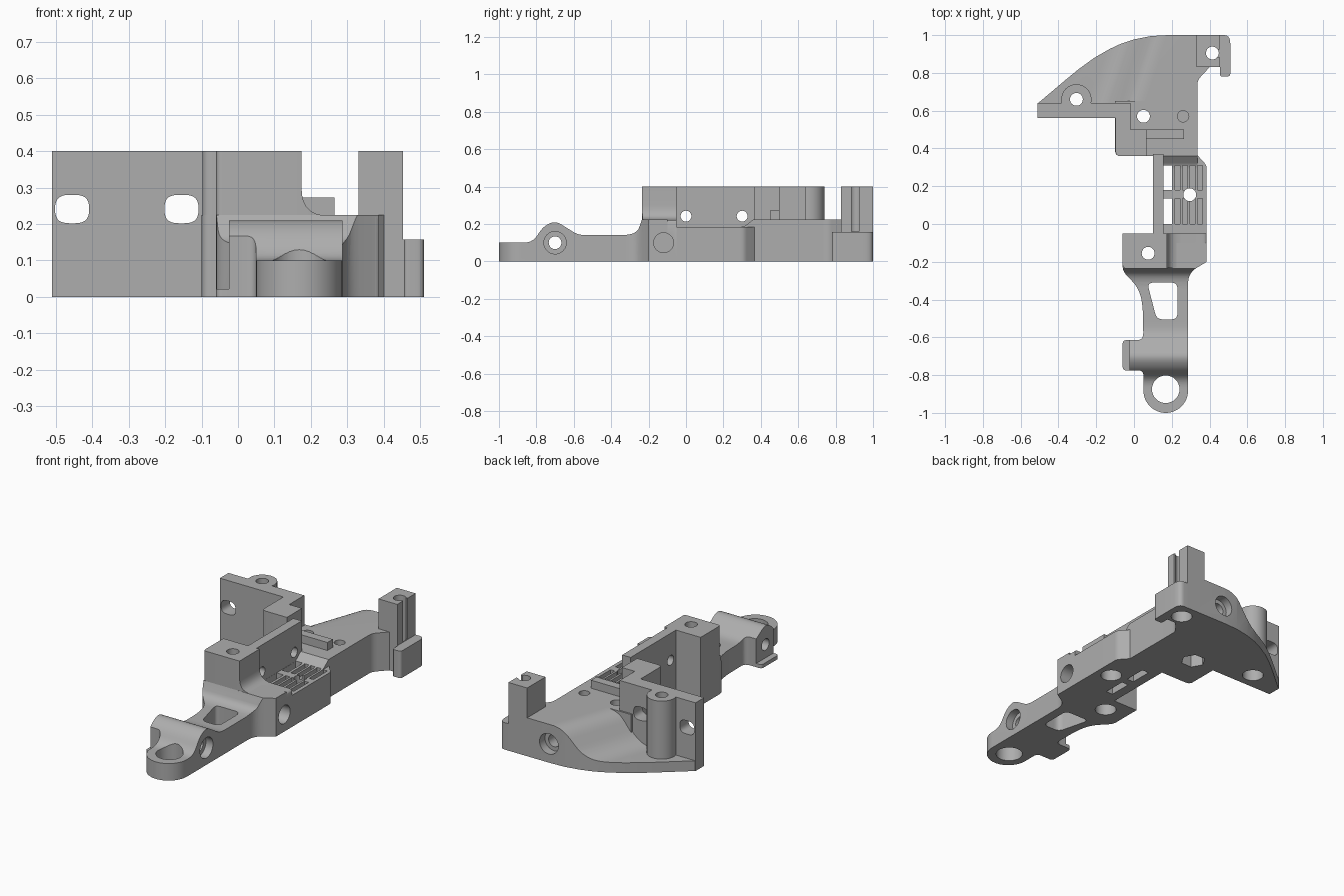
import bpy, bmesh, math
from mathutils import Vector

cube = bpy.data.objects.get("Cube")
if cube:
    bpy.data.objects.remove(cube, do_unlink=True)

grey = bpy.data.materials.new("plain grey")
grey.use_nodes = True
grey.diffuse_color = (0.42, 0.42, 0.42, 1)
grey.node_tree.nodes["Principled BSDF"].inputs["Base Color"].default_value = (0.42, 0.42, 0.42, 1)

parts, cutters = [], []


def rounded(points):
    """Corners are (u, v) or (u, v, radius)."""
    out, n = [], len(points)
    for i, p in enumerate(points):
        c = Vector(p[:2])
        if len(p) == 2:
            out.append(c)
            continue
        a = Vector(points[i - 1][:2]) - c
        b = Vector(points[(i + 1) % n][:2]) - c
        s = c + a.normalized() * min(p[2], a.length * 0.49)
        e = c + b.normalized() * min(p[2], b.length * 0.49)
        for k in range(8):
            t = k / 7
            m = 0.45 + 0.55 * abs(2 * t - 1)
            q = s * (1 - t) ** 2 + c * 2 * t * (1 - t) + e * t * t
            out.append(q + (c - q) * 0.12 * (1 - m))
    return out


def prism(name, points, lo, hi, axis="z", group=None):
    place = {"z": lambda u, v, w: (u, v, w),
             "x": lambda u, v, w: (w, u, v),
             "y": lambda u, v, w: (u, w, v)}[axis]
    bm = bmesh.new()
    outline = rounded(points)
    a = [bm.verts.new(place(p[0], p[1], lo)) for p in outline]
    b = [bm.verts.new(place(p[0], p[1], hi)) for p in outline]
    bm.faces.new(a)
    bm.faces.new(b)
    for i in range(len(a)):
        j = (i + 1) % len(a)
        bm.faces.new((a[i], a[j], b[j], b[i]))
    bmesh.ops.recalc_face_normals(bm, faces=bm.faces)
    mesh = bpy.data.meshes.new(name)
    bm.to_mesh(mesh)
    bm.free()
    mesh.materials.append(grey)
    ob = bpy.data.objects.new(name, mesh)
    bpy.context.collection.objects.link(ob)
    (parts if group is None else group).append(ob)
    return ob


def rect(u0, u1, v0, v1, r=0):
    pts = [(u0, v0), (u1, v0), (u1, v1), (u0, v1)]
    return [(u, v, r) for u, v in pts] if r else pts


def circle(u, v, r, n=32, start=0, sweep=math.tau):
    return [(u + r * math.cos(start + sweep * i / n), v + r * math.sin(start + sweep * i / n))
            for i in range(n)]


def cut(points, lo, hi, axis="z"):
    return prism("cutter", points, lo, hi, axis, cutters)


def boolean(ob, other, operation):
    m = ob.modifiers.new("bool", "BOOLEAN")
    m.object, m.operation, m.solver = other, operation, "EXACT"


def bounds(ob):
    return [(min(v.co[i] for v in ob.data.vertices), max(v.co[i] for v in ob.data.vertices))
            for i in range(3)]


helpers = []

# Tail arm: plan outline limited by its side profile
end = circle(0.168, -0.882, 0.118, 24, math.pi, math.pi) + [(0.286, -0.882)]
tail = prism("tail_arm", end + [
    (0.286, -0.26, 0.06), (0.385, -0.2), (0.385, -0.1), (-0.06, -0.1), (-0.06, -0.25, 0.03),
    (0.045, -0.36, 0.12), (0.05, -0.615, 0.04), (-0.025, -0.615), (-0.025, -0.775), (0.05, -0.775, 0.03)],
    0, 0.4)
side = prism("tail_profile", [
    (-1.1, -0.1), (-1.1, 0.1), (-0.82, 0.1, 0.05), (-0.765, 0.185, 0.04), (-0.7, 0.218, 0.05),
    (-0.63, 0.175, 0.05), (-0.575, 0.14, 0.05), (-0.265, 0.14, 0.09), (-0.235, 0.225),
    (0, 0.225), (0, -0.1)], -0.5, 0.8, "x", helpers)
boolean(tail, side, "INTERSECT")
prism("tail_foot", rect(-0.06, 0.06, -0.775, -0.615, 0.02), 0, 0.022)

# Front column flowing down into the shoulder
shoulder = prism("front_column", [
    (-0.06, -0.05), (-0.06, -0.235, 0.02), (0.172, -0.235, 0.03), (0.3, -0.225),
    (0.385, -0.203, 0.01), (0.385, -0.05)], 0, 0.4)
flow = prism("shoulder_profile", [
    (-0.2, -0.1), (-0.2, 0.5), (0.174, 0.5), (0.174, 0.222, 0.08), (0.38, 0.222, 0.02),
    (0.39, 0.2), (0.39, -0.1)], -0.4, 0.1, "y", helpers)
boolean(shoulder, flow, "INTERSECT")

# Middle section with its upright wall
prism("middle_wall", rect(0.1, 0.155, -0.06, 0.37), 0, 0.4)
prism("grille_block", [(-0.06, 0), (-0.06, 0.185), (0.31, 0.185, 0.02), (0.36, 0.225), (0.37, 0)],
      0.15, 0.335, "x")
prism("grille_side", [(0.33, -0.06), (0.385, -0.06), (0.385, 0.31, 0.02), (0.335, 0.365)], 0, 0.185)

# Rear deck, towers and locating rib
prism("rear_deck", [(-0.1, 0.36, 0.03), (0.335, 0.36), (0.335, 0.65), (-0.1, 0.65)], 0, 0.225)
prism("rear_tower", [(-0.098, 0.36, 0.03), (0.065, 0.36), (0.065, 0.5), (-0.018, 0.5),
                     (-0.018, 0.62), (-0.098, 0.62)], 0, 0.4)
prism("locating_rib", rect(0.06, 0.265, 0.45, 0.5), 0.2, 0.272)

# Wing: curved plan outline under a sloped floor
wing = prism("wing", [
    (-0.51, 0.56), (0.335, 0.56), (0.335, 0.76, 0.03), (0.4, 0.83), (0.4, 1.0), (0.18, 1.0),
    (0.09, 0.995), (0, 0.977), (-0.07, 0.954), (-0.13, 0.926), (-0.21, 0.88), (-0.29, 0.822),
    (-0.36, 0.765), (-0.42, 0.714), (-0.51, 0.638)], 0, 0.4)
floor = prism("wing_floor", [
    (-0.9, -0.1), (-0.9, 0.06), (-0.1, 0.06, 0.09), (0.03, 0.225, 0.07), (0.9, 0.225), (0.9, -0.1)],
    0.5, 1.1, "y", helpers)
for v in floor.data.vertices:
    v.co.x += 0.35 * (v.co.y - 0.78)
boolean(wing, floor, "INTERSECT")
prism("wing_wall", rect(-0.51, -0.018, 0.56, 0.64), 0, 0.4)
prism("wing_boss", circle(-0.305, 0.66, 0.08), 0, 0.4)

# Corner post and hook
prism("corner_post", rect(0.33, 0.452, 0.83, 1.0), 0, 0.4)
prism("corner_hook", [(0.44, 0.83), (0.455, 0.83), (0.455, 0.78, 0.015), (0.51, 0.78, 0.02),
                      (0.51, 1.0, 0.05), (0.44, 1.0)], 0, 0.158)
cut(circle(0.415, 0.905, 0.034), -0.1, 0.5)
cut(rect(0.42, 0.47, 0.885, 0.925), 0.16, 0.5)

# Vertical holes, with wider seats underneath
cut(circle(0.168, -0.875, 0.073), -0.1, 0.5)
for x, y in [(0.075, -0.155), (-0.305, 0.66), (0.295, 0.155), (0.05, 0.57)]:
    cut(circle(x, y, 0.034), -0.1, 0.5)
for x, y in [(0.075, -0.155), (-0.305, 0.66), (0.295, 0.155), (0.415, 0.905)]:
    cut(circle(x, y, 0.058), -0.1, 0.07)
cut(circle(0.05, 0.57, 0.068, 6), -0.1, 0.08)
cut(circle(0.26, 0.57, 0.03), 0.14, 0.5)

# Tail window and grille openings
cut([(0.07, -0.31, 0.035), (0.23, -0.31, 0.035), (0.23, -0.505, 0.035), (0.12, -0.505, 0.035)],
    -0.1, 0.5)
for y0, y1 in [(0, 0.135), (0.18, 0.31)]:
    cut(rect(0.156, 0.2, y0, y1), -0.1, 0.5)
    for i in range(4):
        x = 0.216 + 0.04 * i
        cut(rect(x, x + 0.027, y0, y1), 0.16, 0.5)

# Sideways holes: bump, shoulder and middle wall
cut(circle(-0.7, 0.1, 0.034), -0.2, 0.5, "x")
cut(circle(-0.7, 0.1, 0.06), 0.24, 0.5, "x")
cut(circle(-0.12, 0.1, 0.053), 0.29, 0.5, "x")
for y in (0, 0.3):
    cut(circle(y, 0.242, 0.029), 0.05, 0.3, "x")

# Front-to-back holes: wing wall slots and the rear seat
for x in (-0.455, -0.155):
    cut(rect(x - 0.047, x + 0.047, 0.202, 0.28, 0.039), 0.5, 0.7, "y")
cut(circle(0.19, 0.11, 0.06), 0.95, 1.1, "y")
cut(circle(0.19, 0.11, 0.036), 0.8, 1.1, "y")

# Cut every part by the cutters that reach it, then shade
for ob in parts:
    box = bounds(ob)
    for c in cutters:
        if all(a[0] < b[1] and b[0] < a[1] for a, b in zip(box, bounds(c))):
            boolean(ob, c, "DIFFERENCE")
bpy.context.view_layer.update()
graph = bpy.context.evaluated_depsgraph_get()
solid = {ob: bpy.data.meshes.new_from_object(ob.evaluated_get(graph)) for ob in parts}
for ob, mesh in solid.items():
    ob.modifiers.clear()
    ob.data = mesh
for ob in cutters + helpers:
    bpy.data.objects.remove(ob, do_unlink=True)
bpy.ops.object.select_all(action="DESELECT")
for ob in parts:
    ob.select_set(True)
bpy.context.view_layer.objects.active = parts[0]
bpy.ops.object.shade_smooth_by_angle(angle=math.radians(32))
